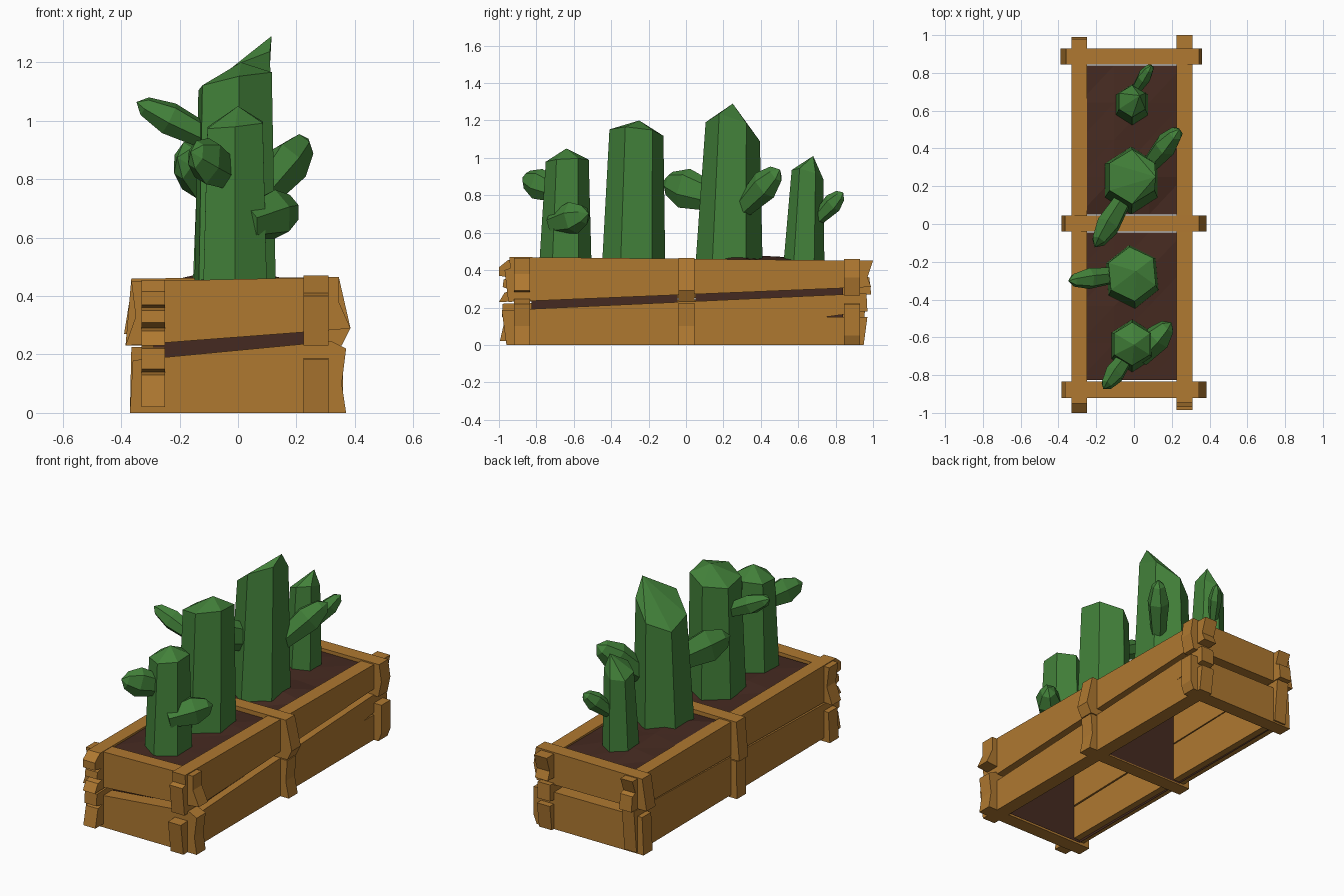
import bpy, random
from math import cos, sin, pi
from mathutils import Vector

if "Cube" in bpy.data.objects:
    bpy.data.objects.remove(bpy.data.objects["Cube"])

random.seed(4)


def material(name, rgb):
    m = bpy.data.materials.new(name)
    m.diffuse_color = (*rgb, 1)
    m.use_nodes = True
    m.node_tree.nodes["Principled BSDF"].inputs["Base Color"].default_value = m.diffuse_color
    return m


WOOD = material("wood", (0.43, 0.19, 0.03))
SOIL = material("soil", (0.06, 0.023, 0.015))
GREEN = material("cactus_green", (0.055, 0.22, 0.042))


def make(name, verts, faces, mat):
    me = bpy.data.meshes.new(name)
    me.from_pydata([tuple(v) for v in verts], [], faces)
    me.materials.append(mat)
    ob = bpy.data.objects.new(name, me)
    bpy.context.collection.objects.link(ob)
    return ob


def plank(name, axis, profile, a, b):
    """Extrude a jagged side outline (u, z) from a to b; axis is the plank's length."""
    def pt(u, z, d):
        return (u, d, z) if axis == 'x' else (d, u, z)
    if axis == 'x':
        profile = profile[::-1]
    n = len(profile)
    verts = [pt(u, z, d) for d in (a, b) for u, z in profile]
    faces = [list(range(n))[::-1], list(range(n, 2 * n))]
    faces += [[i, (i + 1) % n, n + (i + 1) % n, n + i] for i in range(n)]
    make(name, verts, faces, WOOD)


def loft(name, rings, apex, mat):
    """Skin equal rings of points, closed by a flat base and a pointed tip."""
    n = len(rings[0])
    verts = [p for r in rings for p in r] + [apex]
    faces = [list(range(n))[::-1]]
    for k in range(len(rings) - 1):
        for i in range(n):
            j = (i + 1) % n
            faces.append([k * n + i, k * n + j, (k + 1) * n + j, (k + 1) * n + i])
    k = (len(rings) - 1) * n
    faces += [[k + i, k + (i + 1) % n, len(verts) - 1] for i in range(n)]
    make(name, verts, faces, mat)


def body(name, base, r0, top, r1, slope, apex, turn):
    """Upright six-sided trunk whose shoulder ring is tilted by slope."""
    low, high = [], []
    for i in range(6):
        a = turn + i * pi / 3
        c, s = cos(a), sin(a)
        low.append((base[0] + r0 * c * 0.9, base[1] + r0 * s, 0.42))
        x, y = r1 * c * 0.95, r1 * s
        high.append((top[0] + x, top[1] + y, top[2] + slope[0] * x + slope[1] * y))
    loft(name, [low, high], apex, GREEN)


def arm(name, start, end, r, flat=1.0):
    """Faceted bud growing from start to end, flat squeezes it sideways."""
    p, q = Vector(start), Vector(end)
    d = (q - p).normalized()
    side = d.cross(Vector((0, 0, 1))).normalized()
    up = side.cross(d)
    rings = []
    for t, k in ((0, 0.7), (0.6, 1), (0.92, 0.6)):
        c = p.lerp(q, t)
        rings.append([c + r * k * (side * flat * cos(i * pi / 3 + 0.3) + up * sin(i * pi / 3 + 0.3))
                      for i in range(6)])
    if (rings[0][1] - rings[0][0]).cross(rings[0][2] - rings[0][1]).dot(d) < 0:
        rings = [ring[::-1] for ring in rings]
    loft(name, rings, q + d * r * 0.15, GREEN)


# Long side planks
plank("right_lower_plank", 'y', [(-0.96, 0), (0.95, 0.0), (0.97, 0.15), (0.75, 0.15),
      (0.97, 0.18), (0.965, 0.276), (-0.985, 0.185)], 0.225, 0.31)
plank("right_upper_plank", 'y', [(-0.95, 0.23), (0.99, 0.31), (0.97, 0.36), (1.0, 0.45),
      (-0.945, 0.47), (-0.94, 0.41), (-0.97, 0.40)], 0.225, 0.31)
plank("left_lower_plank", 'y', [(-0.995, 0.02), (0.94, 0.01), (0.965, 0.265), (-0.98, 0.22),
      (-0.985, 0.15), (-0.93, 0.14), (-0.97, 0.13)], -0.33, -0.25)
plank("left_upper_plank", 'y', [(-1.0, 0.23), (0.99, 0.27), (0.98, 0.36), (0.95, 0.37), (0.98, 0.45),
      (-0.95, 0.455), (-1.0, 0.415), (-1.0, 0.37), (-0.94, 0.36), (-0.975, 0.35),
      (-0.98, 0.31), (-0.93, 0.29), (-0.97, 0.28)], -0.33, -0.25)

# End planks and central cross planks
plank("front_lower_plank", 'x', [(-0.37, 0), (0.37, 0), (0.355, 0.1), (0.37, 0.22),
      (0.32, 0.245), (-0.36, 0.18)], -0.92, -0.835)
plank("front_upper_plank", 'x', [(-0.385, 0.23), (0.34, 0.285), (0.385, 0.29), (0.345, 0.38),
      (0.345, 0.465), (-0.365, 0.45), (-0.35, 0.33)], -0.92, -0.835)
plank("back_lower_plank", 'x', [(-0.37, 0), (0.34, 0), (0.36, 0.05), (0.36, 0.22), (-0.36, 0.225)],
      0.845, 0.93)
plank("back_upper_plank", 'x', [(-0.39, 0.27), (0.34, 0.265), (0.36, 0.36), (0.345, 0.46),
      (-0.36, 0.455)], 0.845, 0.93)
plank("middle_lower_plank", 'x', [(-0.37, 0), (0.365, 0), (0.345, 0.1), (0.355, 0.225),
      (-0.365, 0.225)], -0.04, 0.045)
plank("middle_upper_plank", 'x', [(-0.385, 0.23), (0.355, 0.23), (0.385, 0.29), (0.345, 0.465),
      (-0.365, 0.46)], -0.04, 0.045)


# Two soil fills: bumpy top and walls down to the ground, open underneath
def soil(name, y0, y1):
    x0, x1, nx, ny = -0.29, 0.265, 4, 5
    verts, faces = [], []
    for j in range(ny):
        for i in range(nx):
            rim = i in (0, nx - 1) or j in (0, ny - 1)
            z = 0.44 if rim else random.uniform(0.44, 0.485)
            verts.append((x0 + (x1 - x0) * i / (nx - 1), y0 + (y1 - y0) * j / (ny - 1), z))
    for j in range(ny - 1):
        for i in range(nx - 1):
            k = j * nx + i
            faces += [[k, k + 1, k + nx + 1], [k, k + nx + 1, k + nx]]
    corners = [0, nx - 1, nx * ny - 1, nx * (ny - 1)]
    b = len(verts)
    verts += [(verts[c][0], verts[c][1], 0.004) for c in corners]
    faces += [[b + i, b + (i + 1) % 4, corners[(i + 1) % 4], corners[i]] for i in range(4)]
    make(name, verts, faces, SOIL)


soil("front_soil", -0.825, -0.045)
soil("back_soil", 0.05, 0.84)

# Cactus trunks, front to back
body("cactus_1", (-0.01, -0.645), 0.14, (-0.01, -0.635, 0.985), 0.115, (0.1, 0.05),
     (0.0, -0.64, 1.05), pi / 6)
body("cactus_2", (-0.01, -0.28), 0.17, (-0.01, -0.265, 1.135), 0.145, (0.2, -0.1),
     (0.01, -0.25, 1.2), pi / 6 + 0.1)
body("cactus_3", (-0.015, 0.23), 0.18, (-0.01, 0.25, 1.14), 0.145, (0.6, -0.35),
     (0.115, 0.25, 1.29), pi / 6)
body("cactus_4", (-0.01, 0.63), 0.11, (-0.01, 0.65, 0.91), 0.085, (0.3, -0.3),
     (0.03, 0.68, 1.01), pi / 6)

# Side arms
arm("cactus_1_right_arm", (0.03, -0.71, 0.65), (0.19, -0.53, 0.70), 0.088, 0.85)
arm("cactus_1_left_arm", (-0.03, -0.69, 0.82), (-0.155, -0.865, 0.89), 0.085, 0.65)
arm("cactus_2_left_arm", (-0.08, -0.27, 0.93), (-0.34, -0.30, 1.06), 0.058)
arm("cactus_3_left_arm", (-0.05, 0.14, 0.79), (-0.2, -0.11, 0.87), 0.11, 0.6)
arm("cactus_3_right_arm", (0.08, 0.31, 0.74), (0.235, 0.495, 0.93), 0.085, 0.75)
arm("cactus_4_right_arm", (0.01, 0.71, 0.68), (0.09, 0.835, 0.81), 0.055, 0.7)
